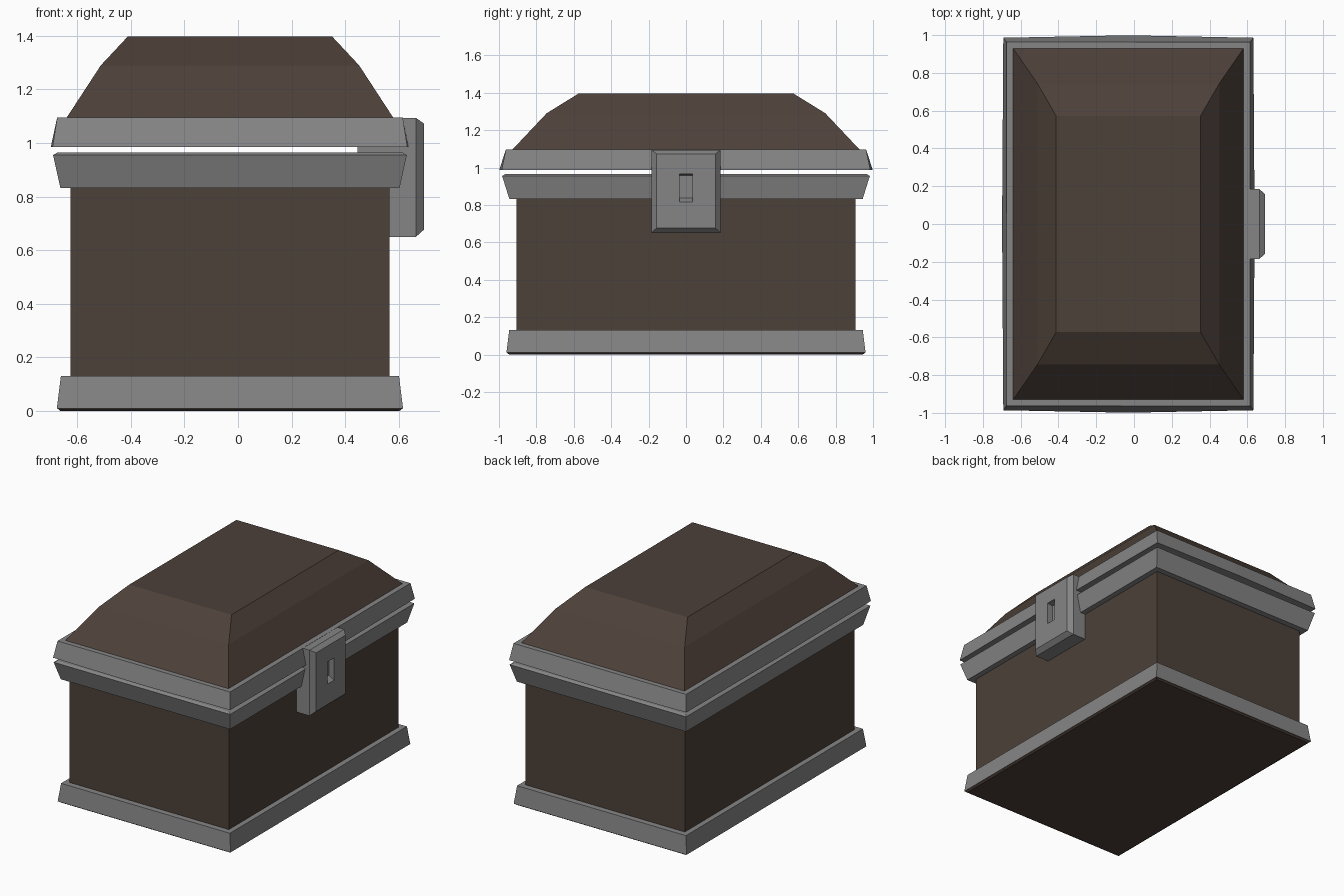
import bpy, bmesh

if "Cube" in bpy.data.objects:
    bpy.data.objects.remove(bpy.data.objects["Cube"])


def material(name, rgb):
    m = bpy.data.materials.new(name)
    m.diffuse_color = (*rgb, 1.0)
    m.use_nodes = True
    m.node_tree.nodes["Principled BSDF"].inputs["Base Color"].default_value = m.diffuse_color
    return m


WOOD = material("dark_brown_wood", (0.074, 0.052, 0.041))
IRON = material("grey_iron", (0.235, 0.235, 0.235))
CX = -0.03          # the box sits slightly back from the lock


def rect(hx, hy, z, bulge=0.0):
    """Horizontal rectangle of 8 points; bulge pushes the side middles outward."""
    bx, by = hx + bulge * 0.5, hy + bulge
    pts = [(-hx, -hy), (0, -by), (hx, -hy), (bx, 0),
           (hx, hy), (0, by), (-hx, hy), (-bx, 0)]
    return [(CX + x, y, z) for x, y in pts]


def loft(name, rings, mat, closed=False):
    """Join rings with quads; cap both ends, or close the profile into a frame."""
    bm = bmesh.new()
    vr = [[bm.verts.new(p) for p in r] for r in rings]
    n = len(vr[0])
    pairs = list(zip(vr, vr[1:]))
    if closed:
        pairs.append((vr[-1], vr[0]))
    else:
        bm.faces.new(vr[0])
        bm.faces.new(vr[-1])
    for a, b in pairs:
        for i in range(n):
            j = (i + 1) % n
            bm.faces.new((a[i], a[j], b[j], b[i]))
    bmesh.ops.recalc_face_normals(bm, faces=bm.faces)
    me = bpy.data.meshes.new(name)
    bm.to_mesh(me)
    bm.free()
    me.materials.append(mat)
    ob = bpy.data.objects.new(name, me)
    bpy.context.collection.objects.link(ob)
    return ob


# hollow wooden box
loft("chest_body", [rect(0.595, 0.905, 0.005), rect(0.595, 0.905, 0.95),
                    rect(0.53, 0.84, 0.95), rect(0.53, 0.84, 0.08)], WOOD)

# wooden bottom plate under the base trim
loft("bottom_plate", [rect(0.632, 0.945, 0.0), rect(0.645, 0.958, 0.01)], WOOD)

# iron trims: base, box rim and lid rim
loft("base_trim", [rect(0.646, 0.96, 0.01), rect(0.631, 0.945, 0.13),
                   rect(0.58, 0.89, 0.13), rect(0.58, 0.89, 0.01)], IRON, True)
loft("body_rim", [rect(0.633, 0.945, 0.833), rect(0.66, 0.983, 0.955),
                  rect(0.645, 0.968, 0.964), rect(0.525, 0.835, 0.964),
                  rect(0.525, 0.835, 0.833)], IRON, True)
loft("lid_rim", [rect(0.662, 0.986, 0.986, 0.013), rect(0.645, 0.963, 1.095),
                 rect(0.58, 0.90, 1.095), rect(0.58, 0.90, 0.986)], IRON, True)

# faceted lid, hollow underneath
loft("lid", [rect(0.53, 0.80, 1.05), rect(0.53, 0.84, 0.99),
             rect(0.60, 0.92, 0.99), rect(0.61, 0.93, 1.094),
             rect(0.482, 0.745, 1.29), rect(0.382, 0.572, 1.397)], WOOD)


def plate(x, hy, z0, z1):
    """Upright rectangle facing +x."""
    return [(x, -hy, z0), (x, hy, z0), (x, hy, z1), (x, -hy, z1)]


# lock block with bevelled front and recessed keyhole
loft("lock", [plate(0.446, 0.185, 0.65, 1.094), plate(0.664, 0.185, 0.65, 1.094),
              plate(0.694, 0.157, 0.677, 1.073), plate(0.694, 0.034, 0.815, 0.966),
              plate(0.655, 0.034, 0.838, 0.958)], IRON)
